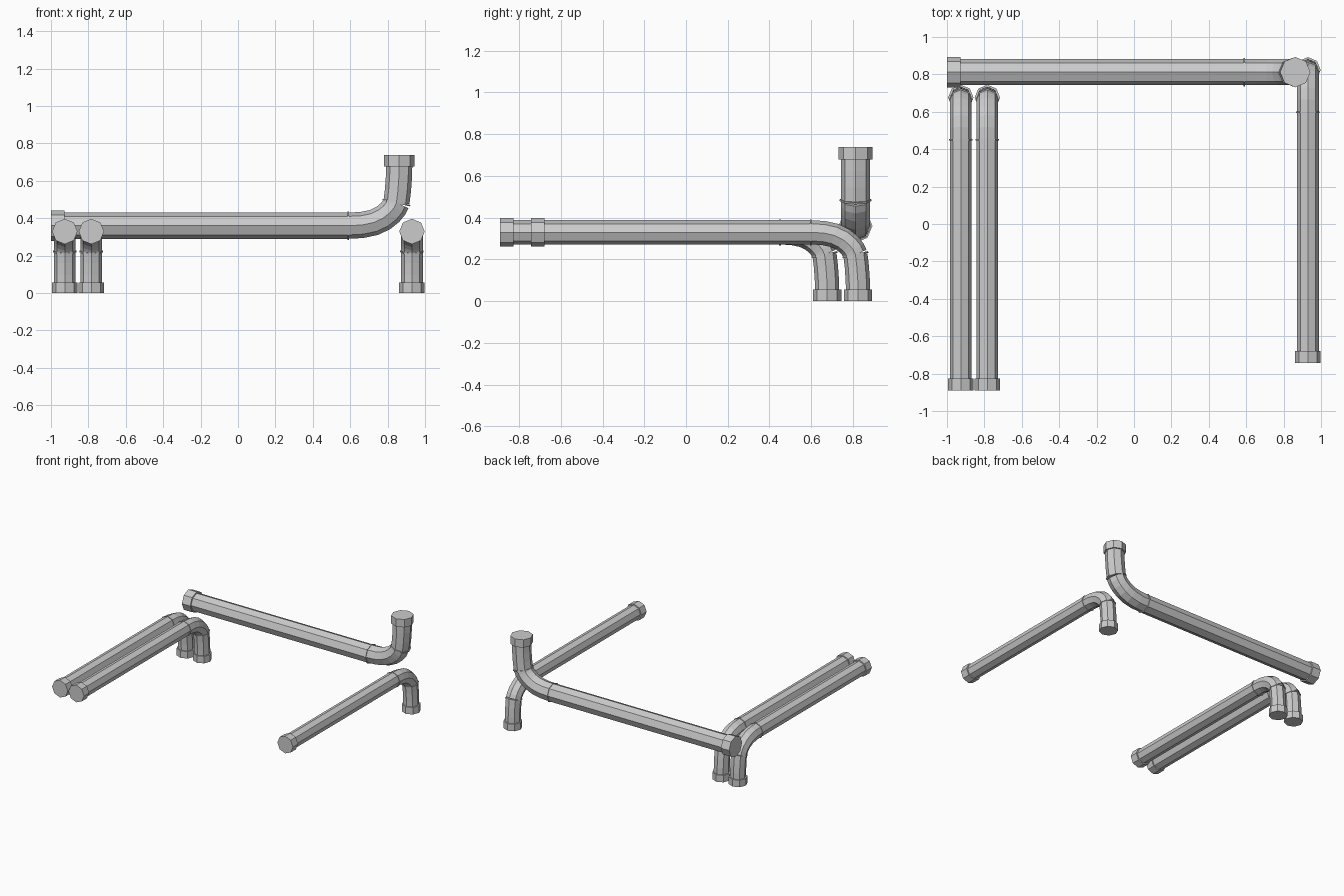
import bpy, bmesh, math
from mathutils import Vector

if "Cube" in bpy.data.objects:
    bpy.data.objects.remove(bpy.data.objects["Cube"])

SIDES = 8
UP = Vector((0, 0, 1))


def sweep(name, pts, radius, side):
    """Octagonal tube with closed ends along a planar path."""
    bm = bmesh.new()
    rings = []
    for i, p in enumerate(pts):
        a, b = pts[max(i - 1, 0)], pts[min(i + 1, len(pts) - 1)]
        t = (p - a).normalized() + (b - p).normalized()
        n = t.normalized().cross(side)
        rings.append([bm.verts.new(p + radius * (math.cos(k * math.tau / SIDES) * side
                                                 + math.sin(k * math.tau / SIDES) * n))
                      for k in range(SIDES)])
    for r, s in zip(rings, rings[1:]):
        for k in range(SIDES):
            j = (k + 1) % SIDES
            bm.faces.new((r[k], r[j], s[j], s[k]))
    bm.faces.new(rings[0])
    bm.faces.new(rings[-1])
    bmesh.ops.recalc_face_normals(bm, faces=bm.faces)
    me = bpy.data.meshes.new(name)
    bm.to_mesh(me)
    bm.free()
    ob = bpy.data.objects.new(name, me)
    bpy.context.collection.objects.link(ob)
    return ob


# Elbow centreline as fractions of its run and rise
BEND = [(0, 0), (.27, .01), (.5, .045), (.68, .105), (.82, .185), (.9, .255), (.945, .325)]


def pipe(name, start, along, length, run, rise, r, cap_r, cap_start, cap_end):
    """Straight pipe, elbow up or down, flanged ends and joint lips."""
    along = Vector(along)
    side = along.cross(UP)
    start = Vector(start)
    joint = start + along * length
    bend = [joint + along * (run * u) + UP * (rise * v) for u, v in BEND]
    tail = [joint + along * (run * u) + UP * (rise * v)
            for u, v in ((.975, .5), (.995, .7), (1, .86), (1, 1))]
    tip = UP * math.copysign(1, rise)
    sweep(name + "_straight", [start, joint], r, side)
    sweep(name + "_elbow", bend, r, side)
    sweep(name + "_outlet", [bend[-1]] + tail, r, side)
    # End flanges
    sweep(name + "_inlet_flange", [start, start + along * cap_start], cap_r, side)
    sweep(name + "_outlet_flange", [tail[-1] - tip * cap_end, tail[-1]], cap_r, side)
    # Thin joint lips
    for label, p, t in (("inlet_lip", joint, along),
                        ("outlet_lip", bend[-1], (tail[0] - bend[-2]).normalized())):
        sweep(f"{name}_{label}", [p - t * .004, p + t * .004], r * 1.08, side)


# Three pipes running front to back, turning down to the floor
for nm, x, y in (("left_outer_pipe", -.926, -.89), ("left_inner_pipe", -.784, -.89),
                 ("right_pipe", .93, -.742)):
    pipe(nm, (x, y, .329), (0, 1, 0), 1.34, .226, -.329, .058, .068, .063, .055)

# Larger cross pipe along the back, turning up
pipe("back_pipe", (-1, .812, .36), (1, 0, 0), 1.59, .272, .379, .07, .081, .072, .062)
